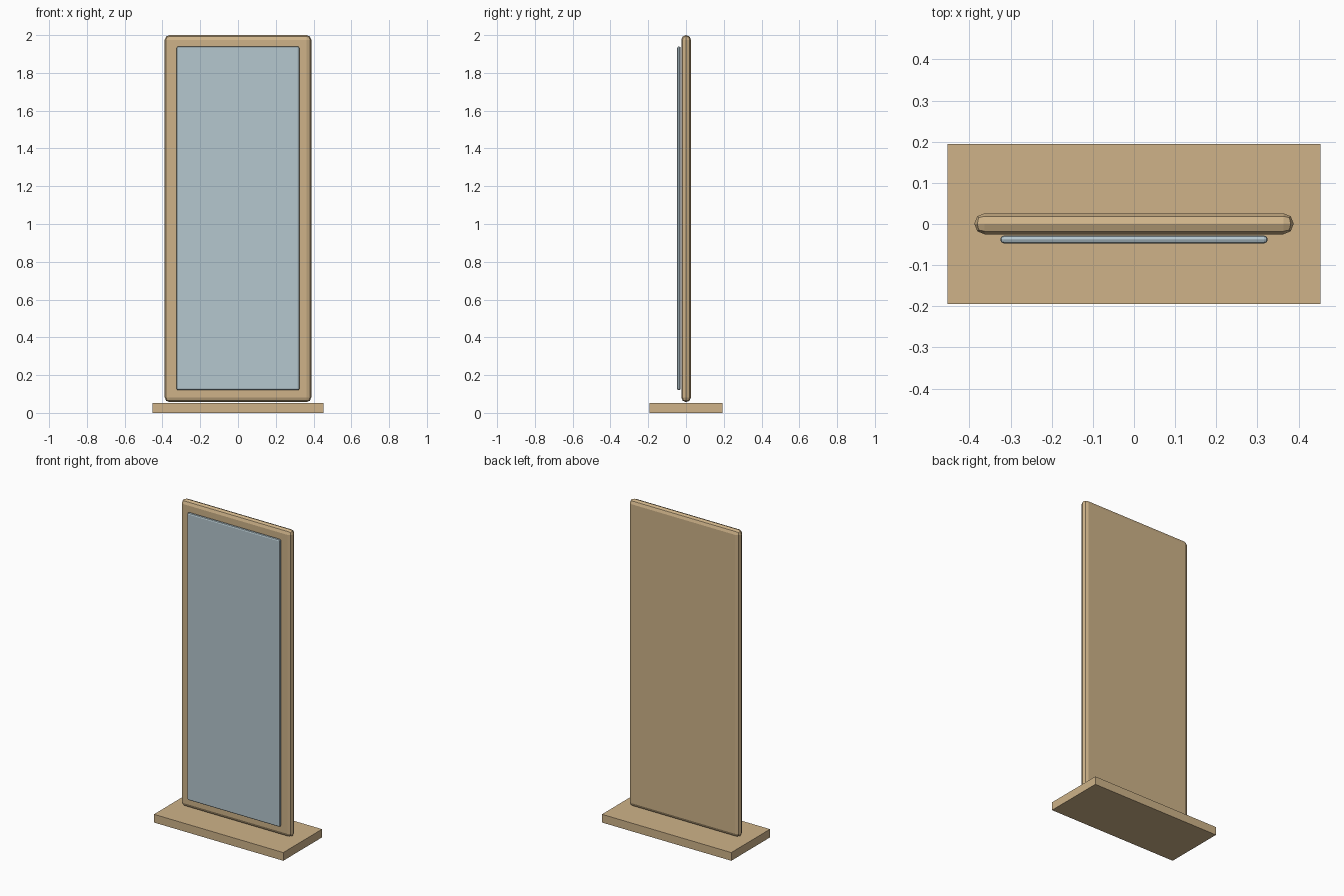
import bpy
import bmesh

cube = bpy.data.objects.get("Cube")
if cube:
    bpy.data.objects.remove(cube, do_unlink=True)


def material(name, colour):
    mat = bpy.data.materials.new(name)
    mat.use_nodes = True
    mat.diffuse_color = (*colour, 1)
    mat.node_tree.nodes["Principled BSDF"].inputs["Base Color"].default_value = (*colour, 1)
    return mat


def slab(name, low, high, mat, rounding=0):
    """Box between two corners, with optional rounded edges."""
    bm = bmesh.new()
    bmesh.ops.create_cube(bm, size=1)
    for v in bm.verts:
        v.co = [a + (c + 0.5) * (b - a) for a, b, c in zip(low, high, v.co)]
    mesh = bpy.data.meshes.new(name)
    bm.to_mesh(mesh)
    bm.free()
    mesh.materials.append(mat)
    obj = bpy.data.objects.new(name, mesh)
    bpy.context.collection.objects.link(obj)
    if rounding:
        bevel = obj.modifiers.new("rounded_edges", 'BEVEL')
        bevel.width = rounding
        bevel.segments = 2
    return obj


wood = material("light wood", (0.62, 0.45, 0.25))
glass = material("pale blue glass", (0.46, 0.57, 0.62))

# Flat foot, rounded upright panel and the mirror plate in front of it
slab("base", (-0.453, -0.194, 0), (0.453, 0.194, 0.052), wood)
slab("frame", (-0.388, -0.025, 0.057), (0.388, 0.026, 2), wood, 0.025)
slab("mirror_glass", (-0.325, -0.047, 0.12), (0.325, -0.028, 1.94), glass, 0.009)
